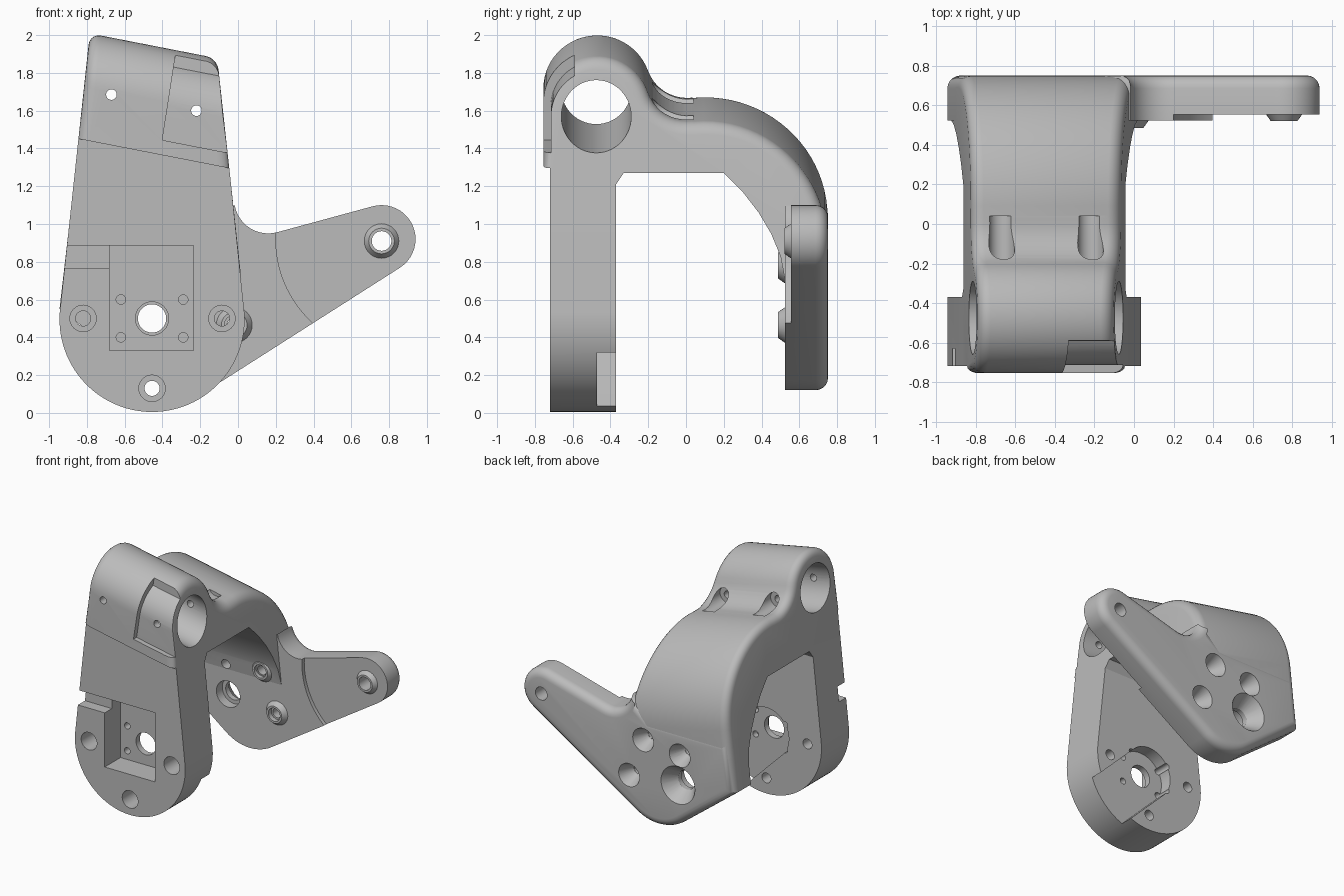
import bpy, bmesh, math
from mathutils import Matrix, Vector

cube = bpy.data.objects.get("Cube")
if cube:
    bpy.data.objects.remove(cube)

mat = bpy.data.materials.new("plain_grey")
mat.use_nodes = True
GREY = (0.5, 0.5, 0.5, 1)
mat.diffuse_color = GREY
mat.node_tree.nodes["Principled BSDF"].inputs["Base Color"].default_value = GREY

CX, CZ = -0.455, 0.495      # bearing axis of both plates
SLOPE = -0.195              # fall of the hub along x


def left(z):
    return -0.945 + 0.1076 * (z - 0.52)


def right(z):
    return 0.035 - 0.109 * (z - 0.55)


def arc(c, r, a0, a1, n):
    angles = [math.radians(a0 + (a1 - a0) * i / n) for i in range(n + 1)]
    return [(c[0] + r * math.cos(a), c[1] + r * math.sin(a)) for a in angles]


def finish(bm, name):
    bmesh.ops.recalc_face_normals(bm, faces=bm.faces)
    mesh = bpy.data.meshes.new(name)
    bm.to_mesh(mesh)
    bm.free()
    mesh.materials.append(mat)
    ob = bpy.data.objects.new(name, mesh)
    bpy.context.collection.objects.link(ob)
    return ob


def loft(name, ring_a, ring_b, rounded_a=(), rounded_b=(), radius=0.06):
    """Solid between two matching rings; the listed ring edges are rounded."""
    bm = bmesh.new()
    a = [bm.verts.new(p) for p in ring_a]
    b = [bm.verts.new(p) for p in ring_b]
    n = len(a)
    bm.faces.new(a)
    bm.faces.new(b[::-1])
    for i in range(n):
        bm.faces.new((a[i], b[i], b[(i + 1) % n], a[(i + 1) % n]))
    bmesh.ops.recalc_face_normals(bm, faces=bm.faces)
    edges = [bm.edges.get((v[i], v[(i + 1) % n]))
             for v, chosen in ((a, rounded_a), (b, rounded_b)) for i in chosen]
    if edges:
        bmesh.ops.bevel(bm, geom=edges, offset=radius, segments=5, profile=0.5,
                        affect='EDGES', clamp_overlap=False)
    return finish(bm, name)


def slab(name, outline, y0, y1, rounded=False):
    chosen = range(len(outline)) if rounded else ()
    return loft(name, [(x, y0, z) for x, z in outline],
                [(x, y1, z) for x, z in outline], (), chosen, 0.065)


def rod(name, x, z, y0, y1, r0, r1=None, seg=32):
    """Cylinder or cone along y."""
    bm = bmesh.new()
    m = Matrix.Translation((x, (y0 + y1) / 2, z)) @ Matrix.Rotation(-math.pi / 2, 4, 'X')
    bmesh.ops.create_cone(bm, cap_ends=True, segments=seg, radius1=r0,
                          radius2=r0 if r1 is None else r1, depth=y1 - y0, matrix=m)
    return finish(bm, name)


def box(x0, x1, y0, y1, z0, z1):
    return slab("cutter", [(x0, z0), (x1, z0), (x1, z1), (x0, z1)], y0, y1)


def cut(targets, *cutters):
    for c in cutters:
        c.hide_render = True
        for t in targets:
            mod = t.modifiers.new("cut", 'BOOLEAN')
            mod.operation, mod.solver, mod.object = 'DIFFERENCE', 'EXACT', c
            bpy.context.view_layer.objects.active = t
            bpy.ops.object.modifier_apply(modifier=mod.name)
        bpy.data.objects.remove(c)


def hole(x, z, y0, y1, r0, r1=None):
    return rod("cutter", x, z, y0, y1, r0, r1)


# Arm: side profile carried between the two leaning side planes
def place(y, z, sheared, side):
    zz = z
    for _ in range(6 if sheared else 0):
        zz = z + SLOPE * (side(zz) - CX)
    return (side(zz), y, zz)


seam = 1.375
outer = [(-0.755, seam)] + arc((-0.47, 1.66), 0.285, 180, 19.3, 26)
outer += arc((0.007, 1.827), 0.22, 199.3, 276, 10)[1:]
outer += arc((0.1, 0.96), 0.65, 95, 0, 22) + [(0.75, 0.7)]
inner = [(0.525, 0.7), (0.5, 0.83), (0.45, 0.95), (0.385, 1.06), (0.3, 1.17), (0.2, 1.27),
         (-0.33, 1.27), (-0.37, 1.21), (-0.72, 1.21)]
profile = [(y, z, z > 0.71) for y, z in outer] + [(y, z, False) for y, z in inner]
profile.append((-0.72, seam, True))
round_edges = range(len(outer) - 1)
arm = loft("arm_and_hub", [place(*p, left) for p in profile],
           [place(*p, right) for p in profile], round_edges, round_edges)

# Front plate: disc with straight tapering sides
front = [(right(1.215), 1.215), (left(1.215), 1.215)]
front += arc((CX, CZ), 0.49, 176, 364, 56)
front_plate = slab("front_plate", front, -0.72, -0.37)

# Back plate: lower corner, long lever and fillet against the arm
back = [(left(0.95), 0.95), (-0.945, 0.55)]
back += arc((-0.262, 0.47), 0.35, 232.7, 302.5, 14)
back += arc((0.76, 0.92), 0.18, -57.5, 106, 20)
back += arc((0.16, 1.13), 0.18, 286, 190, 12) + [(-0.2, 0.95)]
back_plate = slab("back_plate", back, 0.525, 0.752, True)

# Hub bore, following the slope
bm = bmesh.new()
axis = Vector((1, 0, SLOPE)).normalized()
turn = Vector((0, 0, 1)).rotation_difference(axis).to_matrix().to_4x4()
bmesh.ops.create_cone(bm, cap_ends=True, segments=56, radius1=0.185, radius2=0.185,
                      depth=2, matrix=Matrix.Translation((CX, -0.475, 1.643)) @ turn)
cut([arm], finish(bm, "cutter"))

# Hub front pocket
pocket = [(-0.9, 1.455), (-0.715, 1.455)] + arc((-0.475, 1.643), 0.24, 180, 119, 10)
pocket += [(-0.59, 2.1), (-0.9, 2.1)]
cut([arm], loft("cutter",
                [place(y, z, True, lambda h: -0.33 + 0.155 * (h - 1.9)) for y, z in pocket],
                [place(y, z, True, lambda h: 0.2) for y, z in pocket]))

# Hub screw holes with their counterbores behind
for x, z in ((-0.67, 1.685), (-0.22, 1.6)):
    cut([arm], hole(x, z, -0.9, 0, 0.028), hole(x, z, -0.21, 0.04, 0.065))

# Front plate pocket, side channel and rear recess
cut([front_plate], box(-0.68, -0.235, -0.8, -0.52, 0.33, 0.885),
    box(-1.1, -0.67, -0.8, -0.63, 0.765, 0.885))
cut([front_plate], slab("cutter", arc((CX, CZ), 0.2, 45, 225, 24)
                        + [(CX + 0.5 - 0.1414, CZ - 0.5 - 0.1414),
                           (CX + 0.5 + 0.1414, CZ - 0.5 + 0.1414)], -0.47, -0.3))

# Front plate holes
cut([front_plate], hole(CX, 0.5, -0.8, -0.3, 0.088))
for sx in (-1, 1):
    for sz in (-1, 1):
        cut([front_plate], hole(CX + sx * 0.165, 0.5 + sz * 0.1, -0.8, -0.3, 0.025))
for x, z in ((-0.82, 0.5), (-0.085, 0.5), (CX, 0.13)):
    cut([front_plate], hole(x, z, -0.8, -0.55, 0.07), hole(x, z, -0.8, -0.3, 0.04))

# Lever tip is thinner on its inner face
cut([back_plate], rod("cutter", 0.8, 0.92, 0.4, 0.555, 0.6, seg=96))

# Back plate: bearing hole, dished screw holes
rear = [back_plate, arm]
cut([back_plate], hole(CX, 0.5, 0.4, 0.9, 0.075), hole(CX, 0.5, 0.4, 0.6, 0.105),
    hole(CX, 0.5, 0.62, 0.78, 0.06, 0.17))
screws = ((-0.145, 0.78), (-0.02, 0.465), (-0.47, 0.74))
for x, z in screws:
    cut(rear, hole(x, z, 0.4, 0.9, 0.038), hole(x, z, 0.63, 0.77, 0.04, 0.1))
cut([back_plate], hole(0.76, 0.91, 0.4, 0.9, 0.052))

# Raised bosses on the inner face
parts = [arm, front_plate, back_plate]
bosses = (("upper_boss", *screws[0], 0.487), ("lower_boss", *screws[1], 0.487),
          ("lever_boss", 0.76, 0.91, 0.522))
for name, x, z, y in bosses:
    boss = rod(name, x, z, y, y + 0.045, 0.068, 0.1)
    cut([boss], hole(x, z, 0.4, 0.9, 0.052))
    parts.append(boss)

# Smooth curved faces, keep crisp edges
bpy.ops.object.select_all(action='DESELECT')
for ob in parts:
    ob.select_set(True)
bpy.context.view_layer.objects.active = arm
bpy.ops.object.shade_smooth_by_angle(angle=math.radians(30))
